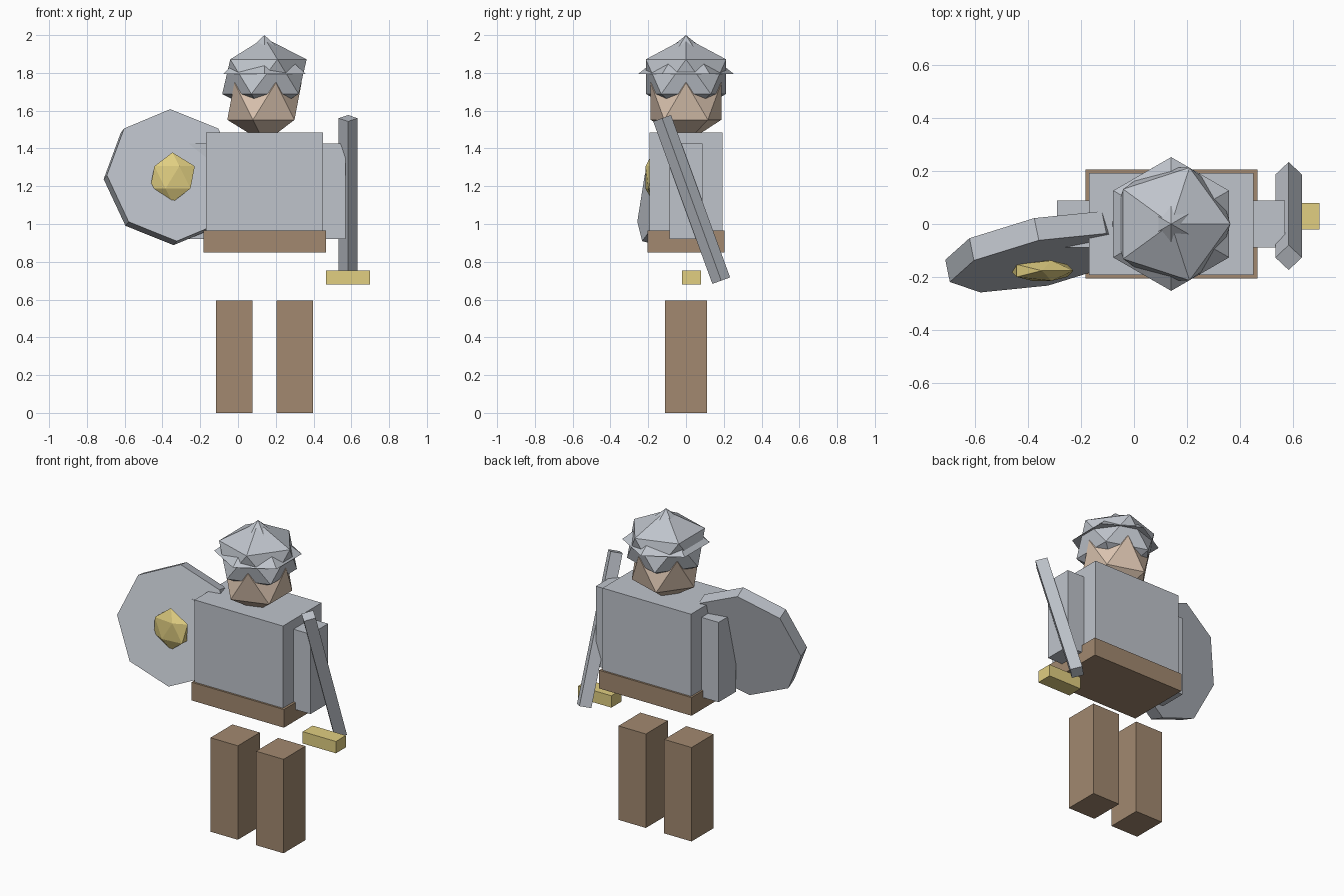
import bpy
from math import radians

if "Cube" in bpy.data.objects:
    bpy.data.objects.remove(bpy.data.objects["Cube"])


def material(name, rgb):
    m = bpy.data.materials.new(name)
    m.diffuse_color = (*rgb, 1)
    m.use_nodes = True
    m.node_tree.nodes["Principled BSDF"].inputs["Base Color"].default_value = m.diffuse_color
    return m


STEEL = material("steel", (0.52, 0.55, 0.60))
LEATHER = material("leather", (0.36, 0.25, 0.16))
SKIN = material("skin", (0.72, 0.56, 0.44))
GOLD = material("gold", (0.75, 0.62, 0.22))
CX = 0.14  # body centre line


def finish(name, mat, scale=(1, 1, 1)):
    ob = bpy.context.object
    ob.name = ob.data.name = name
    ob.scale = scale
    ob.data.materials.append(mat)
    return ob


def box(name, mat, x, y, z):
    """Box from (min, max) ranges."""
    r = (x, y, z)
    bpy.ops.mesh.primitive_cube_add(size=1, location=[(a + b) / 2 for a, b in r])
    return finish(name, mat, [b - a for a, b in r])


def gem(name, mat, radius, loc, scale=(1, 1, 1)):
    """Twenty-sided ball."""
    bpy.ops.mesh.primitive_ico_sphere_add(subdivisions=1, radius=radius, location=loc)
    return finish(name, mat, scale)


def prism(name, mat, sides, radius, depth, loc, rot):
    bpy.ops.mesh.primitive_cylinder_add(vertices=sides, radius=radius, depth=depth,
                                        location=loc, rotation=rot)
    return finish(name, mat)


# Body
box("torso", STEEL, (-0.17, 0.45), (-0.193, 0.193), (0.90, 1.485))
box("belt", LEATHER, (-0.182, 0.465), (-0.205, 0.205), (0.85, 0.965))

# Limbs, mirrored about the body centre line
for side, s in (("left", -1), ("right", 1)):
    arm = CX + s * 0.335
    leg = CX + s * 0.16
    box(side + "_arm", STEEL, (arm - 0.095, arm + 0.095), (-0.088, 0.088), (0.92, 1.425))
    box(side + "_leg", LEATHER, (leg - 0.096, leg + 0.096), (-0.11, 0.11), (0, 0.595))

# Head and helmet with a conical brim that runs up to the peak
gem("head", SKIN, 0.22, (CX, 0, 1.65))
gem("helmet", STEEL, 0.25, (CX, 0, 1.78), (1, 1, 0.82))
bpy.ops.mesh.primitive_cone_add(vertices=6, radius1=0.252, radius2=0, depth=0.205,
                                location=(CX, 0, 1.8975))
finish("helmet_brim", STEEL)

# Shield, leaning back and turned slightly
prism("shield", STEEL, 8, 0.36, 0.088, (-0.35, -0.105, 1.248),
      (radians(76), 0, radians(11.5)))
gem("shield_boss", GOLD, 0.132, (-0.347, -0.176, 1.247), (1, 1, 0.34) and (1, 0.34, 1))

# Sword: diamond-section blade and cross guard
prism("sword_blade", STEEL, 4, 0.05, 0.915, (0.583, 0.03, 1.13), (radians(20), 0, 0))
box("sword_guard", GOLD, (0.467, 0.70), (-0.02, 0.08), (0.68, 0.755))
